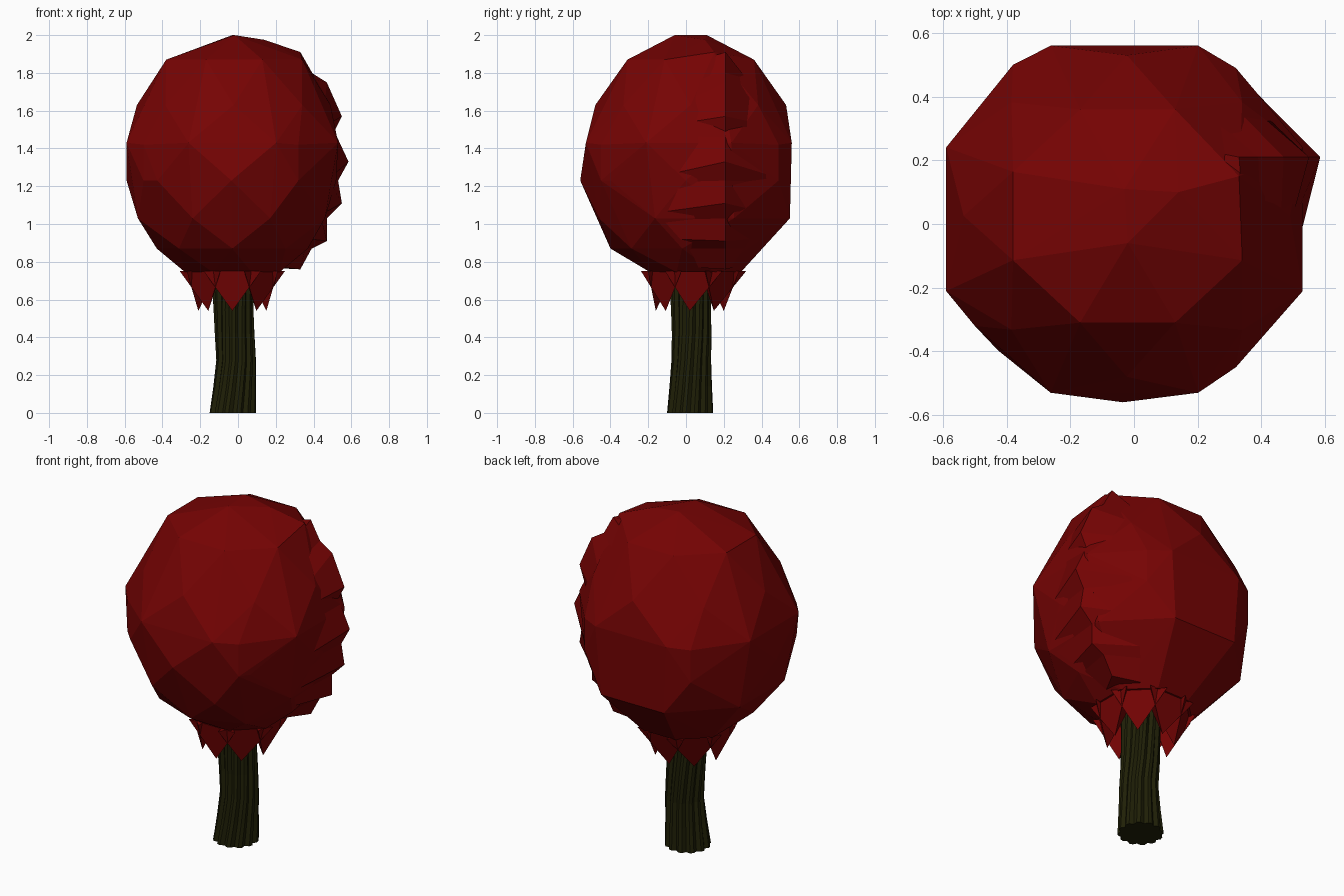
import bpy
import bmesh
import math
from mathutils import Vector
from mathutils.bvhtree import BVHTree

cube = bpy.data.objects.get("Cube")
if cube:
    bpy.data.objects.remove(cube, do_unlink=True)


def material(name, color):
    mat = bpy.data.materials.new(name)
    mat.use_nodes = True
    mat.diffuse_color = color
    mat.node_tree.nodes["Principled BSDF"].inputs["Base Color"].default_value = color
    return mat


leaf_red = material("dark red leaves", (0.18, 0.001, 0.001, 1))
bark = material("dark olive bark", (0.014, 0.014, 0.002, 1))


def add_object(name, bm, mat):
    bmesh.ops.recalc_face_normals(bm, faces=bm.faces)
    mesh = bpy.data.meshes.new(name)
    bm.to_mesh(mesh)
    bm.free()
    mesh.materials.append(mat)
    obj = bpy.data.objects.new(name, mesh)
    bpy.context.collection.objects.link(obj)
    return obj


def add_hull(bm, points):
    verts = [bm.verts.new(p) for p in points]
    result = bmesh.ops.convex_hull(bm, input=verts)
    loose = set(result["geom_interior"]) | set(result["geom_unused"])
    bmesh.ops.delete(bm, geom=[v for v in loose if isinstance(v, bmesh.types.BMVert)],
                     context="VERTS")


def add_tube(bm, sections):
    loops = [[bm.verts.new(p) for p in section] for section in sections]
    for low, high in zip(loops, loops[1:]):
        for i in range(len(low)):
            j = (i + 1) % len(low)
            bm.faces.new((low[i], low[j], high[j], high[i]))
    bm.faces.new(loops[0][::-1])
    bm.faces.new(loops[-1])


# Faceted crown: height, x range, y range of each ring
RINGS = [
    (0.745, -0.28, 0.22, -0.19, 0.29),
    (0.87, -0.43, 0.37, -0.40, 0.36),
    (1.03, -0.53, 0.46, -0.46, 0.55),
    (1.23, -0.59, 0.52, -0.56, 0.555),
    (1.43, -0.59, 0.53, -0.53, 0.56),
    (1.63, -0.535, 0.49, -0.48, 0.53),
    (1.87, -0.38, 0.34, -0.31, 0.36),
]
SIDES = 8
points = []
for row, (z, x0, x1, y0, y1) in enumerate(RINGS):
    half = math.pi / SIDES if row % 2 == 0 else 0
    grow = 1 / math.cos(half)
    for i in range(SIDES):
        a = math.tau * i / SIDES + half
        points.append(((x0 + x1) / 2 + (x1 - x0) / 2 * grow * math.cos(a),
                       (y0 + y1) / 2 + (y1 - y0) / 2 * grow * math.sin(a), z))
# Fuller corners at mid height and a short ridge on top
for x, y in [(0.32, -0.45), (-0.5, -0.32), (-0.38, 0.5), (0.32, 0.49)]:
    points += [(x, y, 1.23), (x, y, 1.42)]
points += [(-0.02, -0.06, 2), (-0.03, 0.11, 2), (0.14, 0.1, 1.975), (0.33, 0.15, 1.91)]
bm = bmesh.new()
add_hull(bm, points)
crown_surface = BVHTree.FromBMesh(bm)
add_object("crown", bm, leaf_red)

# Jagged leaf ridge down the left side, its edges sunk into the crown:
# ridge x, ridge z, front edge y, back edge y, edge z
RIDGE = [
    (0.33, 1.91, 0.08, 0.22, 1.87),
    (0.39, 1.8, 0.04, 0.32, 1.77),
    (0.47, 1.75, 0.02, 0.35, 1.66),
    (0.55, 1.57, 0.02, 0.35, 1.54),
    (0.51, 1.49, 0.02, 0.35, 1.5),
    (0.585, 1.33, -0.15, 0.47, 1.25),
    (0.53, 1.23, -0.15, 0.47, 1.22),
    (0.55, 1.11, -0.15, 0.42, 1.06),
    (0.47, 1.03, -0.15, 0.38, 1.02),
    (0.47, 0.91, -0.06, 0.35, 0.92),
    (0.39, 0.87, 0, 0.32, 0.87),
    (0.33, 0.76, 0.05, 0.25, 0.77),
]


def sunk(y, z):
    hit = crown_surface.ray_cast(Vector((2, y, z)), Vector((-1, 0, 0)))[0]
    return hit - Vector((0.01, 0, 0))


bm = bmesh.new()
add_tube(bm, [[sunk(front, edge_z), (x, 0.21, z), sunk(back, edge_z), (0.1, 0.15, edge_z)]
              for x, z, front, back, edge_z in RIDGE])
add_object("leaf_ridge", bm, leaf_red)

# Skirt of hanging leaf points around the trunk top
bm = bmesh.new()


def around(angle, radius, y, z):
    return (-0.03 + radius * math.cos(angle), y + radius * math.sin(angle), z)


for i in range(SIDES):
    a = math.tau * i / SIDES
    add_hull(bm, [around(a - 0.56, 0.285, 0.04, 0.75), around(a + 0.56, 0.285, 0.04, 0.75),
                  around(a, 0.18, 0.02, 0.54), around(a, 0.08, 0.02, 0.75)])
add_object("leaf_skirt", bm, leaf_red)

# Ribbed, gently bent and twisted trunk: height, centre x, centre y, radius
TRUNK = [(0, -0.028, 0.022, 0.124), (0.14, -0.018, 0.025, 0.113),
         (0.28, -0.01, 0.028, 0.105), (0.42, -0.018, 0.03, 0.105),
         (0.55, -0.024, 0.026, 0.106), (0.76, -0.03, 0.02, 0.11)]
POINTS = 36
sections = []
for z, cx, cy, radius in TRUNK:
    section = []
    for i in range(POINTS):
        a = math.tau * i / POINTS + z * 0.5
        r = radius * (0.87 if i % 3 == 0 else 1)
        section.append((cx + r * math.cos(a), cy + r * math.sin(a), z))
    sections.append(section)
bm = bmesh.new()
add_tube(bm, sections)
add_object("trunk", bm, bark)
